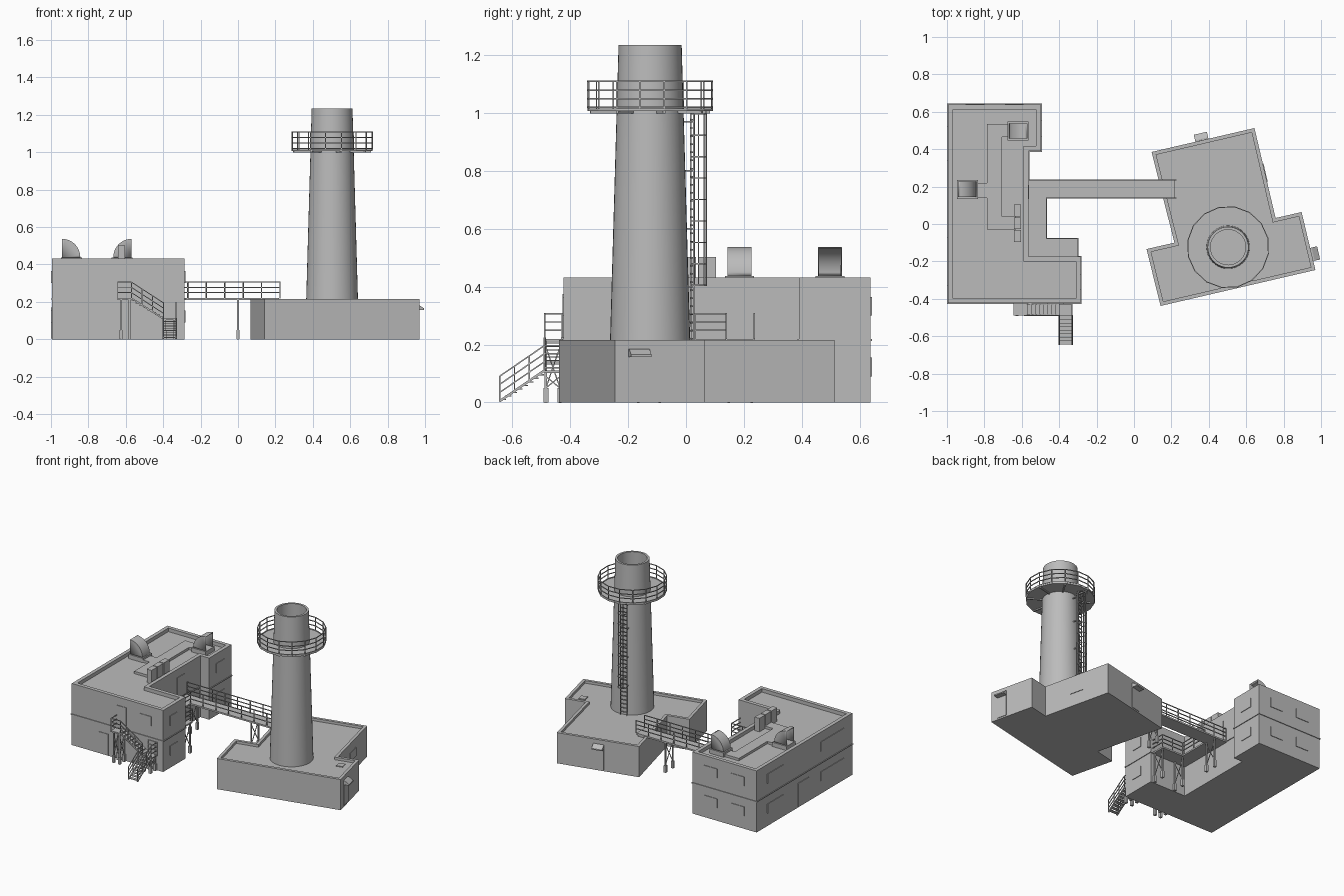
import bpy, bmesh, math
from mathutils import Vector, Matrix

cube = bpy.data.objects.get("Cube")
if cube:
    bpy.data.objects.remove(cube)

grey = bpy.data.materials.new("concrete_grey")
grey.use_nodes = True
grey.diffuse_color = (0.5, 0.5, 0.5, 1)
grey.node_tree.nodes["Principled BSDF"].inputs["Base Color"].default_value = (0.5, 0.5, 0.5, 1)


def finish(name, bm, smooth=False, recalc=True):
    if recalc:
        bmesh.ops.recalc_face_normals(bm, faces=bm.faces)
    mesh = bpy.data.meshes.new(name)
    bm.to_mesh(mesh)
    bm.free()
    mesh.materials.append(grey)
    ob = bpy.data.objects.new(name, mesh)
    bpy.context.collection.objects.link(ob)
    if smooth:
        bpy.ops.object.select_all(action='DESELECT')
        ob.select_set(True)
        bpy.context.view_layer.objects.active = ob
        bpy.ops.object.shade_smooth_by_angle(angle=math.radians(40))
    return ob


def prism(name, pts, z0, z1, parapet=0, depth=0.02):
    """Extruded outline, optionally with a sunken roof behind a parapet."""
    bm = bmesh.new()
    base = bm.faces.new([bm.verts.new((x, y, z0)) for x, y in pts])
    ext = bmesh.ops.extrude_face_region(bm, geom=[base])["geom"]
    bmesh.ops.translate(bm, vec=(0, 0, z1 - z0), verts=[g for g in ext if isinstance(g, bmesh.types.BMVert)])
    bmesh.ops.recalc_face_normals(bm, faces=bm.faces)
    if parapet:
        top = max(bm.faces, key=lambda f: f.calc_center_median().z)
        bmesh.ops.inset_region(bm, faces=[top], thickness=parapet, use_even_offset=True)
        ext = bmesh.ops.extrude_face_region(bm, geom=[top])["geom"]
        bmesh.ops.translate(bm, vec=(0, 0, -depth), verts=[g for g in ext if isinstance(g, bmesh.types.BMVert)])
        if top.is_valid:
            bmesh.ops.delete(bm, geom=[top], context='FACES_ONLY')
    return finish(name, bm)


def box(name, x0, x1, y0, y1, z0, z1):
    return prism(name, [(x0, y0), (x1, y0), (x1, y1), (x0, y1)], z0, z1)


def bars(name, segs, t=0.005):
    """Square bars between pairs of points, joined as one part."""
    bm = bmesh.new()
    for a, b in segs:
        a, b = Vector(a), Vector(b)
        d = b - a
        rot = d.to_track_quat('Z', 'Y').to_matrix().to_4x4()
        size = Matrix.Diagonal((t, t, d.length + t * 0.5, 1))
        bmesh.ops.create_cube(bm, size=1, matrix=Matrix.Translation((a + b) / 2) @ rot @ size)
    return finish(name, bm)


def railing(path, step=0.1, levels=(0.03, 0.058, 0.086)):
    """Segments of a handrail that follows a path."""
    segs = []
    for a, b in zip(path, path[1:]):
        a, b = Vector(a), Vector(b)
        for h in levels:
            up = Vector((0, 0, h))
            segs.append((a + up, b + up))
        n = max(1, round((b - a).length / step))
        for i in range(n + 1):
            p = a.lerp(b, i / n)
            segs.append((p, p + Vector((0, 0, levels[-1]))))
    return segs


def lathe(name, profile, sides, center, closed=False, smooth=False, turn=0):
    bm = bmesh.new()
    rings = []
    for i in range(sides):
        a = 2 * math.pi * i / sides + turn
        rings.append([bm.verts.new((center[0] + r * math.cos(a), center[1] + r * math.sin(a), z)) for r, z in profile])
    n = len(profile)
    for i in range(sides):
        p, q = rings[i], rings[(i + 1) % sides]
        for j in range(n if closed else n - 1):
            k = (j + 1) % n
            bm.faces.new((p[j], q[j], q[k], p[k]))
    bmesh.ops.remove_doubles(bm, verts=bm.verts, dist=1e-5)
    return finish(name, bm, smooth)


def wall_profile(name, x, y, angle, width, profile):
    """Extrude an (outward, z) profile along a wall that faces the angle."""
    n = Vector((math.cos(angle), math.sin(angle), 0))
    s = Vector((-n.y, n.x, 0)) * width / 2
    bm = bmesh.new()
    ends = [[bm.verts.new(Vector((x, y, z)) + n * o + k * s) for o, z in profile] for k in (-1, 1)]
    bm.faces.new(ends[0])
    bm.faces.new(ends[1])
    for i in range(len(profile)):
        j = (i + 1) % len(profile)
        bm.faces.new((ends[0][i], ends[0][j], ends[1][j], ends[1][i]))
    return finish(name, bm)


def plate(name, x, y, angle, width, z0, z1, t=0.004):
    return wall_profile(name, x, y, angle, width, [(-t, z0), (t, z0), (t, z1), (-t, z1)])


EAST, NORTH, WEST, SOUTH = (k * math.pi / 2 for k in range(4))
TILT = math.radians(13.1)
DECK = 0.22

# Two-storey building with parapet roof and floor band
outline = [(-0.995, -0.423), (-0.285, -0.423), (-0.285, -0.175), (-0.565, -0.175),
           (-0.565, 0.39), (-0.497, 0.39), (-0.497, 0.638), (-0.995, 0.638)]
prism("main_building", outline, 0, 0.432, 0.026, 0.025)
e = 0.005
band = [(x + (-e if x < -0.9 else e), y + (-e if y in (-0.423, 0.39) else e)) for x, y in outline]
prism("floor_band", band, 0.213, 0.219)

# Doors and windows of the main building
plate("front_door", -0.748, -0.423, SOUTH, 0.075, 0.005, 0.152)
plate("stair_door", -0.607, -0.423, SOUTH, 0.075, DECK, 0.375)
plate("side_door", -0.995, 0.12, WEST, 0.12, 0.005, 0.17)
plate("bridge_door", -0.565, 0.17, EAST, 0.075, DECK, 0.375)
for z in (0.09, 0.30):
    for y, w in ((0.43, 0.18), (-0.2, 0.26)):
        plate("west_window", -0.995, y, WEST, w, z, z + 0.065)
    for x in (-0.85, -0.64):
        plate("back_window", x, 0.638, NORTH, 0.1, z, z + 0.065)
    plate("wing_window", -0.497, 0.51, EAST, 0.09, z, z + 0.065)
    plate("front_wing_window", -0.285, -0.31, EAST, 0.08, z, z + 0.065)
plate("front_window", -0.42, -0.423, SOUTH, 0.09, 0.3, 0.365)

# Low roof ducts
prism("roof_duct", [(-0.785, -0.03), (-0.63, -0.03), (-0.63, 0.04), (-0.705, 0.04), (-0.705, 0.465),
                    (-0.66, 0.465), (-0.66, 0.535), (-0.785, 0.535), (-0.785, 0.22), (-0.85, 0.22),
                    (-0.85, 0.14), (-0.785, 0.14)], 0.4, 0.424)

# Open quarter-round roof hoods on curbs
for x, y, d in ((-0.94, 0.185, 1), (-0.57, 0.497, -1)):
    box("hood_curb", min(x, x + d * 0.1) - 0.006, max(x, x + d * 0.1) + 0.006, y - 0.05, y + 0.05, 0.4, 0.437)
    bm = bmesh.new()
    arc = [(x + d * 0.097 * math.sin(a), 0.437 + 0.1 * math.cos(a)) for a in (math.pi / 24 * i for i in range(13))]
    sides = [[bm.verts.new((px, y + s, pz)) for px, pz in arc] for s in (-0.041, 0.041)]
    for i in range(12):
        bm.faces.new((sides[0][i], sides[0][i + 1], sides[1][i + 1], sides[1][i]))
    for s in sides:
        bm.faces.new(s + [bm.verts.new((x, s[0].co.y, 0.437))])
    hood = finish("roof_hood", bm, True)
    mod = hood.modifiers.new("wall", 'SOLIDIFY')
    mod.thickness = 0.004

# Row of roof cooling units
for i in range(3):
    y = -0.095 + i * 0.068
    box("cooling_unit", -0.642, -0.605, y, y + 0.062, 0.4, 0.502)

# Walkway, bridge, railings and legs
prism("walkway_deck", [(-0.565, -0.175), (-0.3, -0.175), (-0.3, -0.075), (-0.465, -0.075), (-0.465, 0.137),
                       (0.22, 0.137), (0.22, 0.237), (-0.565, 0.237)], 0.209, DECK)
segs = railing([(-0.3, -0.175, DECK), (-0.3, -0.078, DECK), (-0.467, -0.078, DECK), (-0.467, 0.139, DECK), (0.225, 0.139, DECK)])
segs += railing([(-0.56, 0.235, DECK), (0.225, 0.235, DECK)])
bars("walkway_railing", segs)
box("bridge_step", 0.17, 0.21, 0.145, 0.23, 0.19, 0.212)


def legs(name, spots, top):
    bars(name, [((x, y, 0), (x, y, top)) for x, y in spots], 0.009)
    bars(name + "_feet", [((x, y, 0.005), (x, y, 0.045)) for x, y in spots], 0.017)
    braces = []
    for (x, y), (u, v) in zip(spots[::2], spots[1::2]):
        braces += [((x, y, 0.05), (u, v, top - 0.02)), ((u, v, 0.05), (x, y, top - 0.02))]
    bars(name + "_braces", braces, 0.004)


legs("bridge_leg", [(0, 0.147), (0, 0.227), (-0.475, 0.147), (-0.475, 0.227)], 0.212)
legs("walkway_leg", [(-0.475, -0.09), (-0.475, -0.165), (-0.31, -0.09), (-0.31, -0.165)], 0.212)

# Outside stair: landing, flight along the wall, lower landing, flight outwards
MID = 0.11
box("stair_landing", -0.645, -0.57, -0.49, -0.423, 0.211, DECK)
box("stair_lower_landing", -0.4, -0.33, -0.49, -0.423, MID - 0.008, MID)
for i in range(8):
    x = -0.57 + 0.17 * i / 8
    z = DECK - (DECK - MID) * (i + 1) / 9
    box("upper_tread", x, x + 0.024, -0.488, -0.426, z - 0.004, z)
    y = -0.49 - 0.15 * i / 8
    z = MID - MID * (i + 1) / 9
    box("lower_tread", -0.398, -0.332, y - 0.022, y, z - 0.004, z)
upper = [[(-0.57, y, DECK), (-0.4, y, MID)] for y in (-0.488, -0.427)]
lower = [[(x, -0.49, MID), (x, -0.643, 0.005)] for x in (-0.399, -0.331)]
bars("stair_stringers", [tuple(p) for p in upper + lower], 0.008)
segs = railing([(-0.643, -0.427, DECK), (-0.643, -0.488, DECK), (-0.57, -0.488, DECK)], 0.07)
segs += railing(upper[0], 0.07) + railing(lower[0], 0.07) + railing(lower[1], 0.07)
segs += railing([(-0.331, -0.49, MID), (-0.331, -0.427, MID), (-0.4, -0.427, MID)], 0.07)
bars("stair_railing", segs, 0.0045)
legs("stair_leg", [(-0.625, -0.484), (-0.625, -0.435), (-0.58, -0.484), (-0.58, -0.435)], 0.212)
legs("stair_lower_leg", [(-0.39, -0.484), (-0.39, -0.435), (-0.34, -0.484), (-0.34, -0.435)], MID)

# Low turned building that carries the chimney
prism("chimney_building", [(0.142, -0.438), (0.97, -0.246), (0.896, 0.064), (0.757, 0.032), (0.644, 0.513),
                           (0.094, 0.385), (0.216, -0.1), (0.067, -0.134)], 0, 0.215, 0.02, 0.018)
canopy = [(0, 0.185), (0.008, 0.185), (0.038, 0.165), (0.038, 0.157), (0, 0.157)]
for x, y, a in ((0.95, -0.163, EAST + TILT), (0.363, 0.448, NORTH + TILT)):
    plate("entry_door", x, y, a, 0.07, 0.01, 0.155)
    wall_profile("entry_canopy", x, y, a, 0.072, canopy)
plate("east_window", 0.7, 0.273, EAST + TILT, 0.1, 0.09, 0.15)
plate("roof_hatch", 0.826, -0.04, EAST + TILT, 0.045, 0.18, 0.202, 0.022)

# Tapered hollow chimney
C = (0.503, -0.124)
lathe("chimney", [(0.139, 0.19), (0.109, 1.235), (0.094, 1.235), (0.11, 0.4), (0, 0.4)], 40, C, smooth=True)

# Service platform around the chimney
lathe("platform_deck", [(0.105, 1.006), (0.22, 1.006), (0.22, 1.016), (0.105, 1.016)], 16, C, closed=True, turn=TILT)


def around(r, a, z):
    return (C[0] + r * math.cos(a), C[1] + r * math.sin(a), z)


ring = [around(0.218, TILT + math.pi * i / 8, 1.016) for i in range(17)]
bars("platform_railing", railing(ring, 0.2, (0.003, 0.033, 0.063, 0.093)))
bars("platform_brackets", [(around(0.1, TILT + math.pi * i / 4, 1.003), around(0.21, TILT + math.pi * i / 4, 1.003))
                           for i in range(8)], 0.009)

# Caged ladder up the back of the chimney
out = Vector((math.cos(NORTH + TILT), math.sin(NORTH + TILT), 0))
side = Vector((out.y, -out.x, 0))
foot = Vector((C[0], C[1], 0)) + out * 0.15


def at(s, o, z):
    return foot + side * s + out * o + Vector((0, 0, z))


segs = [(at(s, 0, 0.19), at(s, 0, 1.01)) for s in (-0.022, 0.022)]
segs += [(at(-0.022, 0, 0.22 + 0.028 * i), at(0.022, 0, 0.22 + 0.028 * i)) for i in range(28)]
segs += [(at(s, 0, z), at(s, -0.035, z)) for s in (-0.022, 0.022) for z in (0.4, 0.6, 0.8, 0.97)]
bars("ladder", segs, 0.005)
hoop = [(-0.03 * math.cos(math.pi * i / 6), 0.015 + 0.035 * math.sin(math.pi * i / 6)) for i in range(7)]
hoop = [(-0.022, 0)] + hoop + [(0.022, 0)]
segs = [(at(*p, 0.405 + 0.074 * k), at(*q, 0.405 + 0.074 * k)) for k in range(9) for p, q in zip(hoop, hoop[1:])]
segs += [(at(*p, 0.405), at(*p, 1.006)) for p in hoop[1:-1:2] + [hoop[4]]]
bars("ladder_cage", segs, 0.004)
